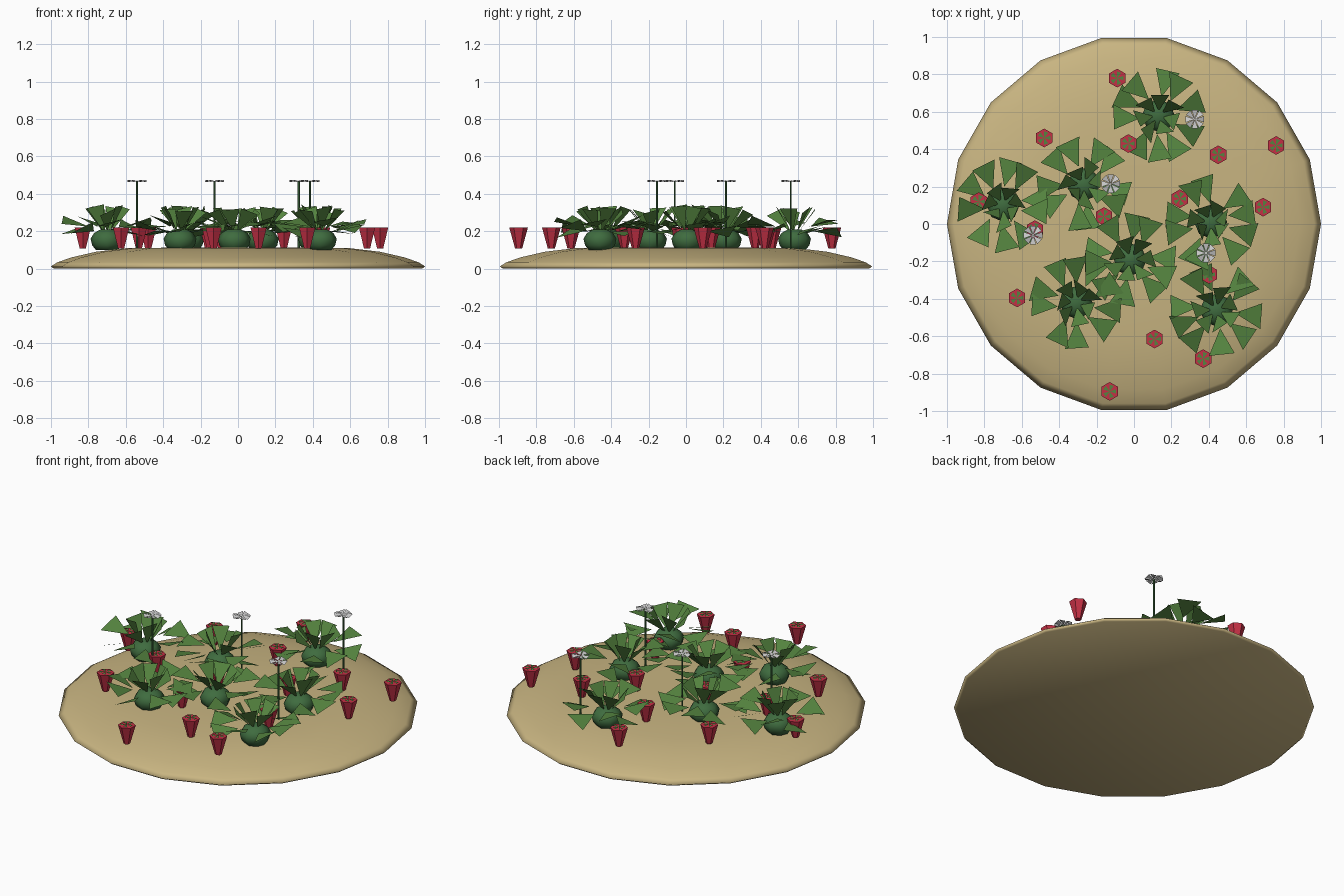
import bpy, bmesh, math, random
from mathutils import Vector

if "Cube" in bpy.data.objects:
    bpy.data.objects.remove(bpy.data.objects["Cube"])
random.seed(4)


def mat(name, rgb):
    m = bpy.data.materials.new(name)
    m.diffuse_color = (*rgb, 1)
    m.use_nodes = True
    m.node_tree.nodes["Principled BSDF"].inputs["Base Color"].default_value = m.diffuse_color
    return m


SAND = mat("sand", (0.58, 0.46, 0.22))
LEAF = mat("leaf_green", (0.09, 0.23, 0.05))
DARK = mat("dark_green", (0.05, 0.15, 0.05))
RED = mat("berry_red", (0.55, 0.03, 0.06))
WHITE = mat("petal_white", (0.85, 0.85, 0.85))


def finish(name, bm, material, smooth=False):
    me = bpy.data.meshes.new(name)
    bm.to_mesh(me)
    bm.free()
    me.materials.append(material)
    for p in me.polygons:
        p.use_smooth = smooth
    ob = bpy.data.objects.new(name, me)
    bpy.context.collection.objects.link(ob)
    return ob


def lathe(bm, profile, n, centre=(0, 0), phase=0.0, sy=1.0):
    """Closed solid of revolution from (radius, z) points, bottom to top."""
    rings = []
    for r, z in profile:
        rings.append([bm.verts.new((centre[0] + r * math.cos(phase + math.tau * i / n),
                                    centre[1] + sy * r * math.sin(phase + math.tau * i / n), z))
                      for i in range(n)])
    for a, b in zip(rings, rings[1:]):
        for i in range(n):
            j = (i + 1) % n
            bm.faces.new((a[i], a[j], b[j], b[i]))
    bm.faces.new(rings[0][::-1])
    bm.faces.new(rings[-1])


def blade(bm, base, heading, length, width, rise, twist=0.0):
    """Flat triangle: pointed at base, wide at its outer end."""
    out = Vector((math.cos(heading) * math.cos(rise), math.sin(heading) * math.cos(rise), math.sin(rise)))
    flat = Vector((-math.sin(heading), math.cos(heading), 0))
    side = flat * math.cos(twist) + out.cross(flat) * math.sin(twist)
    base = Vector(base)
    tip = base + out * length
    bm.faces.new([bm.verts.new(p) for p in (base, tip - side * width / 2, tip + side * width / 2)])


# low soil mound with a flat underside
bm = bmesh.new()
lathe(bm, [(0.985, 0), (1, 0.012), (0.965, 0.034), (0.89, 0.06), (0.76, 0.09), (0.6, 0.109), (0.3, 0.113)],
      18, sy=1.01)
finish("soil_mound", bm, SAND, True)

# leafy plants: rounded heart, spreading outer leaves, steep inner leaves
plants = [(0.13, 0.58), (-0.27, 0.21), (-0.70, 0.10), (0.41, 0.01),
          (-0.02, -0.19), (-0.31, -0.42), (0.44, -0.46)]
for k, (x, y) in enumerate(plants):
    bm = bmesh.new()
    lathe(bm, [(0.06, 0.10), (0.08, 0.125), (0.088, 0.16), (0.07, 0.19), (0.035, 0.21)], 8, (x, y))
    finish(f"plant_heart_{k}", bm, DARK, True)
    bm = bmesh.new()
    turn = random.uniform(0, math.tau)
    for i in range(10):
        a = turn + math.tau * i / 10 + random.uniform(-0.1, 0.1)
        base = (x + 0.10 * math.cos(a), y + 0.10 * math.sin(a), 0.20 + 0.025 * (i % 2))
        blade(bm, base, a + random.uniform(-0.35, 0.35), 0.145, 0.14,
              random.uniform(-0.1, 0.3), random.uniform(-0.45, 0.45))
    for i in range(7):
        a = turn + math.tau * i / 7
        base = (x + 0.025 * math.cos(a), y + 0.025 * math.sin(a), 0.20)
        blade(bm, base, a, 0.145, 0.10, random.uniform(0.75, 1.2), random.uniform(-0.6, 0.6))
    finish(f"plant_leaves_{k}", bm, LEAF)

# berries with small green caps
berries = [(-0.09, 0.78), (-0.48, 0.46), (-0.03, 0.43), (0.45, 0.37), (0.76, 0.42), (0.245, 0.135),
           (0.69, 0.09), (-0.83, 0.12), (-0.16, 0.04), (-0.53, -0.03), (0.40, -0.27), (-0.15, -0.33),
           (-0.625, -0.395), (0.11, -0.615), (0.37, -0.72), (-0.13, -0.895)]
for k, (x, y) in enumerate(berries):
    bm = bmesh.new()
    lathe(bm, [(0.019, 0.108), (0.05, 0.22)], 6, (x, y), math.pi / 6)
    finish(f"berry_{k}", bm, RED)
    bm = bmesh.new()
    for i in range(5):
        blade(bm, (x, y, 0.224), math.tau * i / 5, 0.034, 0.024, 0)
    finish(f"berry_cap_{k}", bm, LEAF)

# tall stems topped with white flowers
for k, (x, y) in enumerate([(0.325, 0.56), (-0.125, 0.215), (-0.54, -0.06), (0.385, -0.155)]):
    bm = bmesh.new()
    lathe(bm, [(0.006, 0.105), (0.006, 0.465)], 6, (x, y))
    finish(f"flower_stem_{k}", bm, DARK)
    bm = bmesh.new()
    for i in range(8):
        blade(bm, (x, y, 0.467), math.tau * i / 8, 0.05, 0.037, 0.04, 0.3 * (-1) ** i)
    finish(f"flower_{k}", bm, WHITE)
